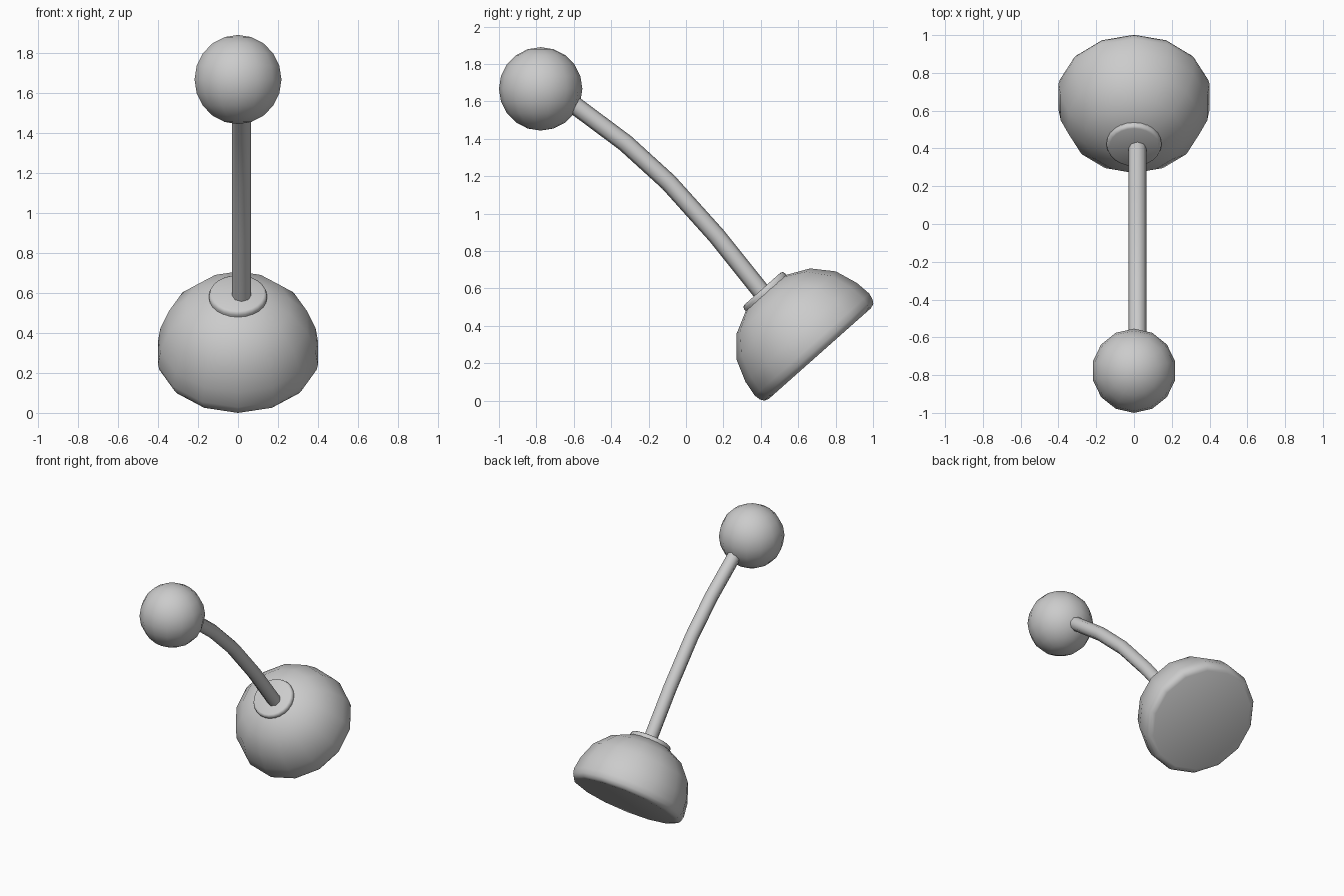
import bpy, bmesh, math
from mathutils import Matrix

if "Cube" in bpy.data.objects:
    bpy.data.objects.remove(bpy.data.objects["Cube"])

# Common frame of the tilted base: origin at the rim centre
TILT = Matrix.Translation((0, 0.70, 0.27)) @ Matrix.Rotation(math.radians(41.6), 4, 'X')


def smooth(ob, angle):
    bpy.ops.object.select_all(action='DESELECT')
    ob.select_set(True)
    bpy.context.view_layer.objects.active = ob
    bpy.ops.object.shade_smooth_by_angle(angle=math.radians(angle))


def lathe(name, profile, sides, matrix, angle):
    """Turn (radius, height) points round local z, first vertex on +y."""
    bm = bmesh.new()
    pts = [bm.verts.new((0, r, h)) for r, h in profile]
    edges = [bm.edges.new(p) for p in zip(pts, pts[1:])]
    bmesh.ops.spin(bm, geom=pts + edges, cent=(0, 0, 0), axis=(0, 0, 1),
                   angle=2 * math.pi, steps=sides)
    bmesh.ops.remove_doubles(bm, verts=bm.verts, dist=1e-4)
    bmesh.ops.recalc_face_normals(bm, faces=bm.faces)
    me = bpy.data.meshes.new(name)
    bm.to_mesh(me)
    bm.free()
    me.transform(matrix)
    ob = bpy.data.objects.new(name, me)
    bpy.context.collection.objects.link(ob)
    smooth(ob, angle)
    return ob


# Domed base with a rounded rim and flat underside
lathe("dome_base", [(0, -0.024), (0.365, -0.024), (0.39, -0.015), (0.403, 0.006),
                    (0.41, 0.04), (0.398, 0.128), (0.355, 0.248), (0.263, 0.351),
                    (0.14, 0.412), (0, 0.425)], 14, TILT, 50)

# Thin collar where the rod enters the dome
lathe("collar", [(0, 0.37), (0.143, 0.37), (0.146, 0.42), (0.141, 0.434),
                 (0.130, 0.439), (0, 0.439)], 24, TILT, 50)

# Ball on the end of the rod
ball = [(0.223 * math.sin(math.pi * i / 10), -0.223 * math.cos(math.pi * i / 10))
        for i in range(11)]
lathe("ball", ball, 14, Matrix.Translation((0, -0.777, 1.667)), 60)

# Bent rod
cu = bpy.data.curves.new("rod", 'CURVE')
cu.dimensions = '3D'
cu.bevel_depth = 0.048
cu.bevel_resolution = 2
cu.use_fill_caps = True
path = [(-0.65, 1.62), (-0.325, 1.378), (-0.093, 1.167), (0.165, 0.880), (0.425, 0.555)]
sp = cu.splines.new('POLY')
sp.points.add(len(path) - 1)
for p, (y, z) in zip(sp.points, path):
    p.co = (0.018, y, z, 1)
rod = bpy.data.objects.new("rod", cu)
bpy.context.collection.objects.link(rod)
bpy.ops.object.select_all(action='DESELECT')
rod.select_set(True)
bpy.context.view_layer.objects.active = rod
bpy.ops.object.convert(target='MESH')
smooth(bpy.context.view_layer.objects.active, 60)
